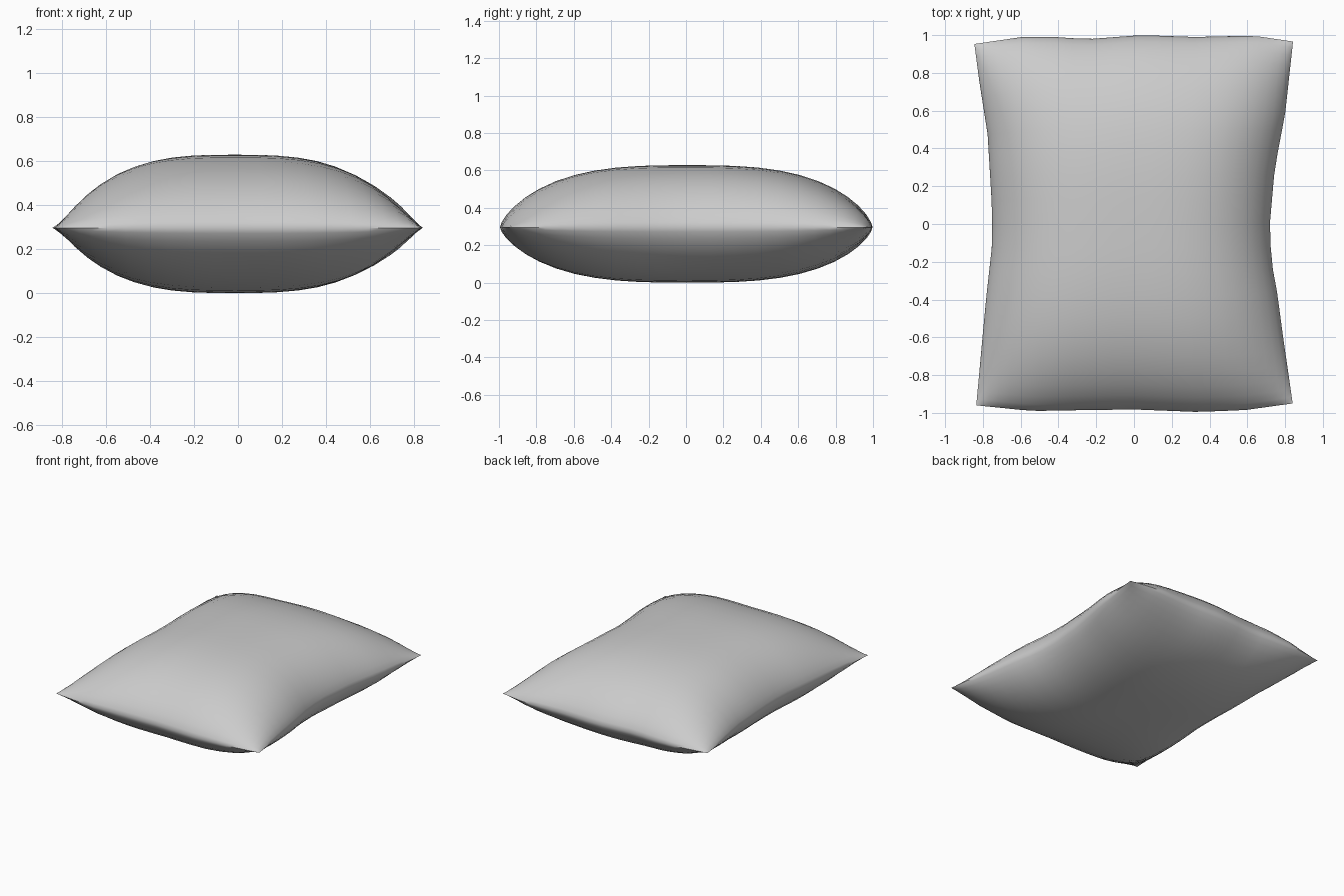
import bpy, bmesh, math

if "Cube" in bpy.data.objects:
    bpy.data.objects.remove(bpy.data.objects["Cube"])

# Seam outline: (position along edge, offset) for the four sides
LEFT = [(-1, -.835), (-.6, -.80), (-.4, -.782), (-.1, -.75), (.1, -.752), (.5, -.775), (.8, -.82), (1, -.845)]
RIGHT = [(-1, .84), (-.6, .785), (-.4, .76), (-.2, .725), (0, .72), (.3, .745), (.6, .80), (1, .842)]
FRONT = [(-1, -.96), (-.65, -.99), (-.3, -.985), (0, -.982), (.4, -.995), (.7, -.985), (1, -.95)]
BACK = [(-1, .953), (-.7, .99), (-.48, .99), (-.3, .978), (.05, 1.0), (.38, .99), (.75, .997), (1, .966)]
SEAM_Z, UP, DOWN, N = 0.296, 0.332, 0.296, 24


def along(table, t):
    for (a, p), (b, q) in zip(table, table[1:]):
        if t <= b + 1e-9:
            return p + (q - p) * (t - a) / (b - a)
    return table[-1][1]


def puff(t):
    return max(0.0, 1 - abs(t) ** 3) ** 0.68


# Rows bunch up towards the seam
steps = [math.sin(math.pi / 2 * (2 * i / N - 1)) for i in range(N + 1)]
bm = bmesh.new()


def point(u, v, height):
    l, r, f, b = along(LEFT, v), along(RIGHT, v), along(FRONT, u), along(BACK, u)
    x = l + (r - l) * (u + 1) / 2
    y = f + (b - f) * (v + 1) / 2
    return bm.verts.new((x, y, SEAM_Z + height * puff(u) * puff(v)))


# Upper and lower cushion panels, welded at the seam
for height in (UP, -DOWN):
    grid = [[point(u, v, height) for u in steps] for v in steps]
    for j in range(N):
        for i in range(N):
            quad = [grid[j][i], grid[j][i + 1], grid[j + 1][i + 1], grid[j + 1][i]]
            bm.faces.new(quad if height > 0 else quad[::-1])
bmesh.ops.remove_doubles(bm, verts=bm.verts, dist=1e-5)
# Corner quads of both panels share all their rim edges, so recheck orientation
bmesh.ops.recalc_face_normals(bm, faces=bm.faces)

mesh = bpy.data.meshes.new("pillow")
bm.to_mesh(mesh)
bm.free()
pillow = bpy.data.objects.new("pillow", mesh)
bpy.context.collection.objects.link(pillow)
bpy.context.view_layer.objects.active = pillow
pillow.select_set(True)
bpy.ops.object.shade_smooth_by_angle(angle=math.radians(50))
